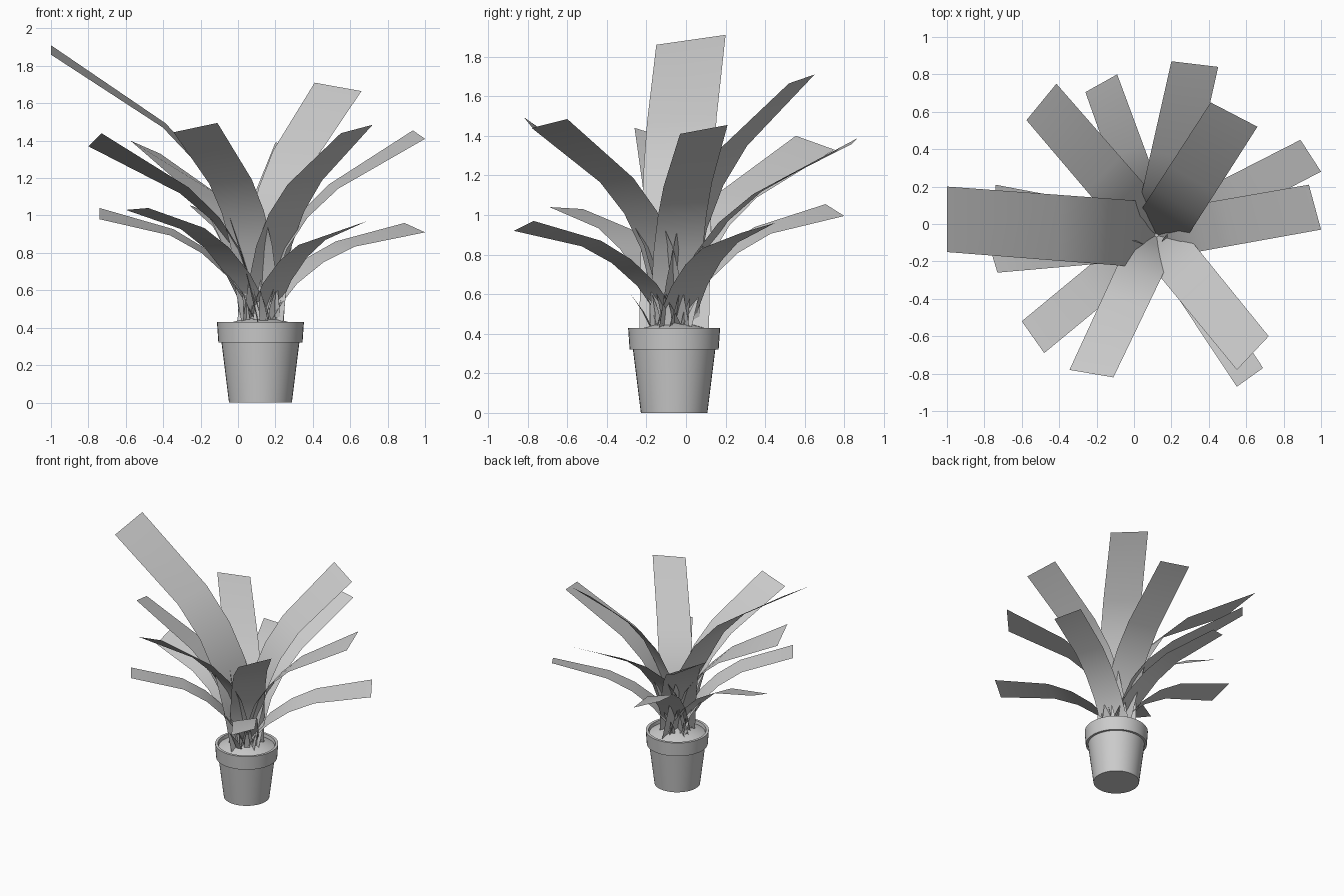
import bpy, bmesh, math
from mathutils import Vector

if "Cube" in bpy.data.objects:
    bpy.data.objects.remove(bpy.data.objects["Cube"])

CX, CY = 0.12, -0.06          # pot axis


def make(name, verts, faces, angle=40):
    me = bpy.data.meshes.new(name)
    me.from_pydata(verts, [], faces)
    bm = bmesh.new()
    bm.from_mesh(me)
    bmesh.ops.remove_doubles(bm, verts=bm.verts, dist=1e-5)
    bmesh.ops.recalc_face_normals(bm, faces=bm.faces)
    bm.to_mesh(me)
    bm.free()
    ob = bpy.data.objects.new(name, me)
    bpy.context.collection.objects.link(ob)
    bpy.ops.object.select_all(action='DESELECT')
    ob.select_set(True)
    bpy.context.view_layer.objects.active = ob
    bpy.ops.object.shade_smooth_by_angle(angle=math.radians(angle))
    return ob


def lathe(name, profile, n=40):
    verts = [(CX + r * math.cos(2 * math.pi * i / n),
              CY + r * math.sin(2 * math.pi * i / n), z)
             for r, z in profile for i in range(n)]
    faces = [(k * n + i, k * n + (i + 1) % n, (k + 1) * n + (i + 1) % n, (k + 1) * n + i)
             for k in range(len(profile) - 1) for i in range(n)]
    return make(name, verts, faces)


def strip(name, centres, halves):
    verts = []
    for c, h in zip(centres, halves):
        verts += [c - h, c + h]
    faces = [(2 * i, 2 * i + 1, 2 * i + 3, 2 * i + 2) for i in range(len(centres) - 1)]
    return make(name, verts, faces, 60)


# Pot with a rim, and the soil mound inside it
lathe("pot", [(0, 0), (0.168, 0), (0.208, 0.32), (0.225, 0.32), (0.2325, 0.43),
              (0.212, 0.43), (0.205, 0.38)])
lathe("soil", [(0.207, 0.405), (0.15, 0.43), (0.08, 0.45), (0, 0.46)])

# Leaf curves: fraction of reach, fraction of rise
HIGH = [(0, 0), (.06, .2), (.14, .4), (.27, .57), (.46, .725), (1, 1)]
LOW = [(0, 0), (.08, .22), (.18, .43), (.35, .66), (.55, .83), (1, 1)]

# Tip corners of each leaf
high_tips = [
    ((-1.0, .20, 1.91), (-1.0, -.15, 1.86)),
    ((.66, .52, 1.665), (.41, .65, 1.71)),
    ((.45, .84, 1.36), (.20, .87, 1.39)),
    ((1.0, -.03, 1.41), (.935, .21, 1.455)),
    ((.55, -.78, 1.44), (.72, -.60, 1.485)),
    ((-.345, -.78, 1.445), (-.11, -.82, 1.495)),
    ((-.80, -.03, 1.37), (-.73, -.26, 1.44)),
    ((-.415, .75, 1.33), (-.575, .555, 1.40)),
]
low_tips = [
    ((1.0, .28, .91), (.89, .45, .96)),
    ((.55, -.87, .92), (.69, -.77, .97)),
    ((-.60, -.52, 1.03), (-.48, -.69, 1.04)),
    ((-.74, .21, 1.04), (-.74, .01, .98)),
    ((-.09, .80, .995), (-.26, .705, 1.055)),
]


def leaf(name, tips, curve):
    a, b = Vector(tips[0]), Vector(tips[1])
    tip, half = (a + b) / 2, (b - a) / 2
    base = Vector((CX, CY, 0.42))
    d = tip - base
    side = Vector((-d.y, d.x, 0)).normalized() * half.length
    if side.dot(half) < 0:
        side.negate()
    centres = [base + Vector((d.x * u, d.y * u, d.z * v)) for u, v in curve]
    strip(name, centres, [side.lerp(half, u) for u, v in curve])


for i, t in enumerate(high_tips):
    leaf(f"tall_leaf_{i + 1}", t, HIGH)
for i, t in enumerate(low_tips):
    leaf(f"low_leaf_{i + 1}", t, LOW)

# Pointed shoots around the leaf bases: (base x, base y, tip x, tip y, tip z)
shoots = [(.07, -.12, -.01, -.09, 1.02), (.16, -.12, .18, -.05, .88),
          (.05, -.13, .02, -.17, .60), (.10, -.16, .12, -.18, .66),
          (.14, -.17, .12, -.28, .60), (.18, -.14, .20, -.17, .60),
          (.21, -.09, .25, -.10, .60), (.19, -.01, .23, .02, .58),
          (.10, .03, .08, .08, .56), (.04, -.03, .00, .00, .58)]
for i, (bx, by, tx, ty, tz) in enumerate(shoots):
    base, tip = Vector((bx, by, .42)), Vector((tx, ty, tz))
    out = Vector((bx - CX, by - CY, 0)).normalized()
    side = Vector((-out.y, out.x, 0)) * 0.025
    mid = base.lerp(tip, .5) - out * 0.01
    strip(f"shoot_{i + 1}", [base, mid, tip], [side, side * .7, side * .03])
